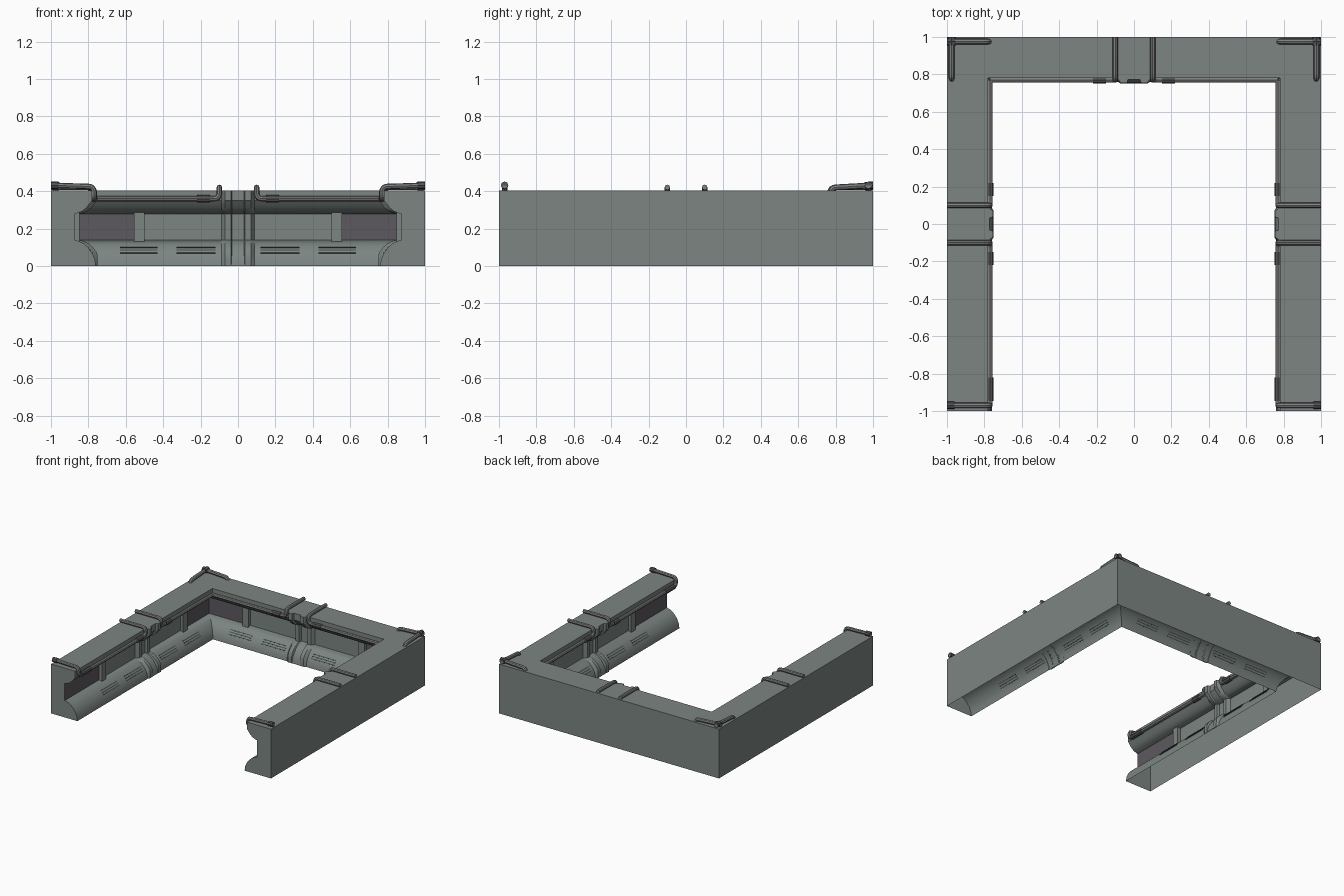
import bpy, bmesh, math
from mathutils import Vector, Matrix

if "Cube" in bpy.data.objects:
    bpy.data.objects.remove(bpy.data.objects["Cube"])

H = 0.405
# inner wall profile from roof edge down to toe: (distance from outer face, z)
INNER = [(0.22, H), (0.22, 0.35), (0.207, 0.335), (0.19, 0.312), (0.168, 0.294), (0.145, 0.284),
         (0.125, 0.278), (0.125, 0.14), (0.15, 0.133), (0.175, 0.12), (0.198, 0.1),
         (0.22, 0.07), (0.235, 0.035), (0.24, 0.0)]


def material(name, c):
    m = bpy.data.materials.new(name)
    m.diffuse_color = (*c, 1)
    m.use_nodes = True
    m.node_tree.nodes["Principled BSDF"].inputs["Base Color"].default_value = m.diffuse_color
    return m


WALL = material("wall_grey", (0.20, 0.235, 0.225))
PANEL = material("dark_panel", (0.11, 0.10, 0.115))
PIPE = material("pipe_grey", (0.22, 0.22, 0.22))
FIT = material("fitting_grey", (0.09, 0.09, 0.09))
SLIT = material("slit_grey", (0.06, 0.065, 0.065))


def finish(name, me, mat, smooth=True):
    ob = bpy.data.objects.new(name, me)
    bpy.context.collection.objects.link(ob)
    me.materials.clear()
    me.materials.append(mat)
    if smooth:
        bpy.ops.object.select_all(action='DESELECT')
        ob.select_set(True)
        bpy.context.view_layer.objects.active = ob
        bpy.ops.object.shade_smooth_by_angle(angle=math.radians(32))
    return ob


def loft(name, rows, mat, caps=()):
    """Skin a grid of points; caps lists the rows to close with a face."""
    bm = bmesh.new()
    g = [[bm.verts.new(p) for p in r] for r in rows]
    for a, b in zip(g, g[1:]):
        for i in range(len(a) - 1):
            bm.faces.new((a[i], a[i + 1], b[i + 1], b[i]))
    for c in caps:
        bm.faces.new(g[c])
    bmesh.ops.recalc_face_normals(bm, faces=bm.faces)
    me = bpy.data.meshes.new(name)
    bm.to_mesh(me)
    bm.free()
    return finish(name, me, mat)


def box(name, s, d, z, mat, M, tilt=0):
    """Box spanning s, d and z ranges of one wall, tilted about its length."""
    bm = bmesh.new()
    bmesh.ops.create_cube(bm, size=1)
    size = Vector((s[1] - s[0], d[1] - d[0], z[1] - z[0]))
    mid = Vector((sum(s) / 2, 1 - sum(d) / 2, sum(z) / 2))
    bm.transform(M @ Matrix.Translation(mid) @ Matrix.Rotation(tilt, 4, 'X') @ Matrix.Diagonal((*size, 1)))
    me = bpy.data.meshes.new(name)
    bm.to_mesh(me)
    bm.free()
    return finish(name, me, mat, False)


def tube(name, pts, r, mat, M=Matrix(), fillet=0.03):
    """Round pipe along a path with filleted corners."""
    pts = [M @ Vector(p) for p in pts]
    path = [pts[0]]
    for a, b, c in zip(pts, pts[1:], pts[2:]):
        p, q = b + (a - b).normalized() * fillet, b + (c - b).normalized() * fillet
        path += [p * (1 - t) ** 2 + b * 2 * t * (1 - t) + q * t * t for t in (0, .25, .5, .75, 1)]
    path.append(pts[-1])
    cu = bpy.data.curves.new(name, 'CURVE')
    cu.dimensions = '3D'
    cu.bevel_depth, cu.bevel_resolution, cu.use_fill_caps = r, 2, True
    sp = cu.splines.new('POLY')
    sp.points.add(len(path) - 1)
    for v, p in zip(sp.points, path):
        v.co = (*p, 1)
    tmp = bpy.data.objects.new("tmp", cu)
    bpy.context.collection.objects.link(tmp)
    bpy.context.view_layer.update()
    me = bpy.data.meshes.new_from_object(tmp.evaluated_get(bpy.context.evaluated_depsgraph_get()))
    bpy.data.objects.remove(tmp)
    return finish(name, me, mat)


# U-shaped wall shell, mitred at the back corners, open underneath
prof = [(0, 0), (0, H)] + INNER
loft("wall_shell", [[(-1 + d, -1, z) for d, z in prof], [(-1 + d, 1 - d, z) for d, z in prof],
                    [(1 - d, 1 - d, z) for d, z in prof], [(1 - d, -1, z) for d, z in prof]],
     WALL, caps=(0, -1))

# details repeated on each wall; s runs along the wall
for wall, ang in (("back", 0), ("left", 90), ("right", -90)):
    M = Matrix.Rotation(math.radians(ang), 4, 'Z')

    # central ribbed column following the wall profile
    def rib(name, section):
        rows = [[M @ Vector((s, 1 - min(d + o, max(0.25, d)), z)) for s, o in section] for d, z in INNER]
        loft(name, rows, WALL, caps=(0,))
    rib(wall + "_column_plate", [(-.04, -.002), (-.04, .008), (.04, .008), (.04, -.002)])
    for k in (-1, 1):
        rib(wall + "_column_rib", [(k * .028, -.002), (k * .038, .027), (k * .07, .027), (k * .09, -.002)])

    for k in (-1, 1):
        front = (wall == "left" and k < 0) or (wall == "right" and k > 0)

        def span(a, b):
            return sorted((k * a, k * b))
        box(wall + "_pillar", span(.5, .555), (.12, .152), (.13, .288), WALL, M)
        box(wall + "_dark_panel", span(.555, .998 if front else .873), (.122, .127), (.14, .278), PANEL, M)
        # vent slits on the sloping toe
        for a, b in ((.12, .33), (.43, .63)):
            for z in (.07, .085, .1):
                d = .22 - (z - .07) * .022 / .03
                box(wall + "_vent_slit", span(a, b), (d - .003, d + .003), (z - .003, z + .003),
                    SLIT, M, math.atan2(-.022, .03))
        # handrail pipe with fittings
        y = 1 - .23
        path = [(k * .1, 1, .421), (k * .1, y, .421), (k * .1, y, .36)]
        if front:
            path += [(k * .97, y, .36), (k * .97, y, .425), (k * .97, 1, .432)]
            tube("front_long_fitting", [(k * .82, y, .36), (k * .945, y, .36)], .019, FIT, M)
            tube("front_end_fitting", [(k * .97, .96, .431), (k * .97, 1, .432)], .02, FIT, M)
        else:
            path += [(k * .77, y, .36)]
        tube(wall + "_pipe", path, .0145, PIPE, M)
        tube(wall + "_pipe_fitting", [(k * .15, y, .36), (k * .22, y, .36)], .02, FIT, M)

# roof pipes crossing at the two back corners
for k in (-1, 1):
    tube("corner_pipe_across", [(k, .975, .432), (k * .785, .975, .42), (k * .77, .975, .385)], .0155, PIPE, fillet=.015)
    tube("corner_pipe_along", [(k * .975, 1, .432), (k * .975, .785, .42), (k * .975, .77, .385)], .0155, PIPE, fillet=.015)
    tube("corner_fitting_across", [(k, .975, .432), (k * .955, .975, .43)], .02, FIT)
    tube("corner_fitting_along", [(k * .975, 1, .432), (k * .975, .955, .43)], .02, FIT)
